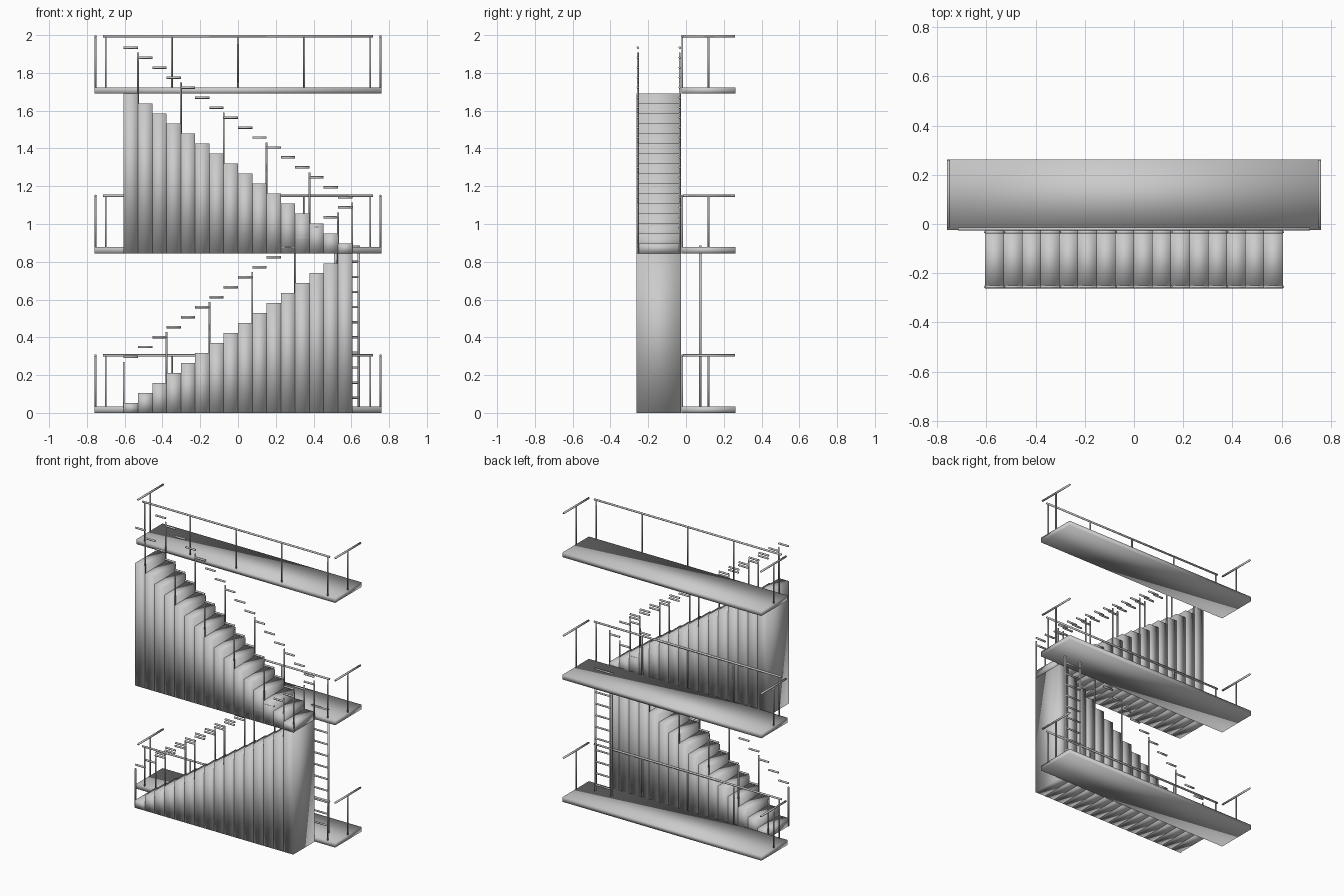
import bpy, bmesh
from mathutils import Vector, Matrix

if "Cube" in bpy.data.objects:
    bpy.data.objects.remove(bpy.data.objects["Cube"])

LEVEL = 0.845            # storey height
N = 16                   # steps per flight
RISE = LEVEL / N
HALF = 0.605             # half length of a flight
RUN = 2 * HALF / N


def add_box(bm, lo, hi):
    lo, hi = Vector(lo), Vector(hi)
    m = Matrix.Translation((lo + hi) / 2) @ Matrix.Diagonal((*(hi - lo), 1))
    bmesh.ops.create_cube(bm, size=1, matrix=m)


def add_rod(bm, a, b, r):
    a, b = Vector(a), Vector(b)
    d = b - a
    m = Matrix.Translation((a + b) / 2) @ d.to_track_quat('Z', 'Y').to_matrix().to_4x4()
    bmesh.ops.create_cone(bm, cap_ends=True, segments=8, radius1=r, radius2=r,
                          depth=d.length, matrix=m)


def finish(bm, name):
    # every part is smooth shaded, including the boxes
    for f in bm.faces:
        f.smooth = True
    me = bpy.data.meshes.new(name)
    bm.to_mesh(me)
    bm.free()
    ob = bpy.data.objects.new(name, me)
    bpy.context.collection.objects.link(ob)


# landings with their guard rails
for k in range(3):
    z = k * LEVEL
    bm = bmesh.new()
    add_box(bm, (-0.76, -0.025, z), (0.76, 0.262, z + 0.033))
    finish(bm, f"landing_{k}")

    bm = bmesh.new()
    top = z + 0.304
    for i in range(5):
        x = -0.70 + 0.35 * i
        add_rod(bm, (x, -0.02, z + 0.02), (x, -0.02, top), 0.005)
    add_rod(bm, (-0.715, -0.02, top), (0.715, -0.02, top), 0.0065)
    for s in (-1, 1):
        add_rod(bm, (s * 0.754, 0.12, z + 0.02), (s * 0.754, 0.12, top), 0.005)
        add_rod(bm, (s * 0.754, -0.015, top), (s * 0.754, 0.26, top), 0.0065)
    finish(bm, f"landing_railing_{k}")

# two flights, the upper one running back the other way
for k, d in enumerate((1, -1)):
    z = k * LEVEL
    steps, rails = bmesh.new(), bmesh.new()
    for i in range(N):
        x0 = d * (-HALF + i * RUN)
        x1 = x0 + d * RUN
        add_box(steps, (min(x0, x1), -0.261, z), (max(x0, x1), -0.027, z + (i + 1) * RISE))
        for y in (-0.255, -0.033):
            zr = z + 0.296 + i * RISE
            add_rod(rails, (x0, y, zr), (x1, y, zr), 0.0065)
            if i % 3 == 0:
                add_rod(rails, (x0, y, z + i * RISE), (x0, y, z + 0.27 + i * RISE), 0.005)
    finish(steps, f"stair_flight_{k}")
    finish(rails, f"stair_railing_{k}")

# ladder between the two lower landings
bm = bmesh.new()
for x in (0.515, 0.64):
    add_rod(bm, (x, 0.075, 0.02), (x, 0.075, 0.885), 0.007)
for i in range(11):
    z = 0.08 + i * 0.08
    add_rod(bm, (0.515, 0.075, z), (0.64, 0.075, z), 0.006)
finish(bm, "ladder")
